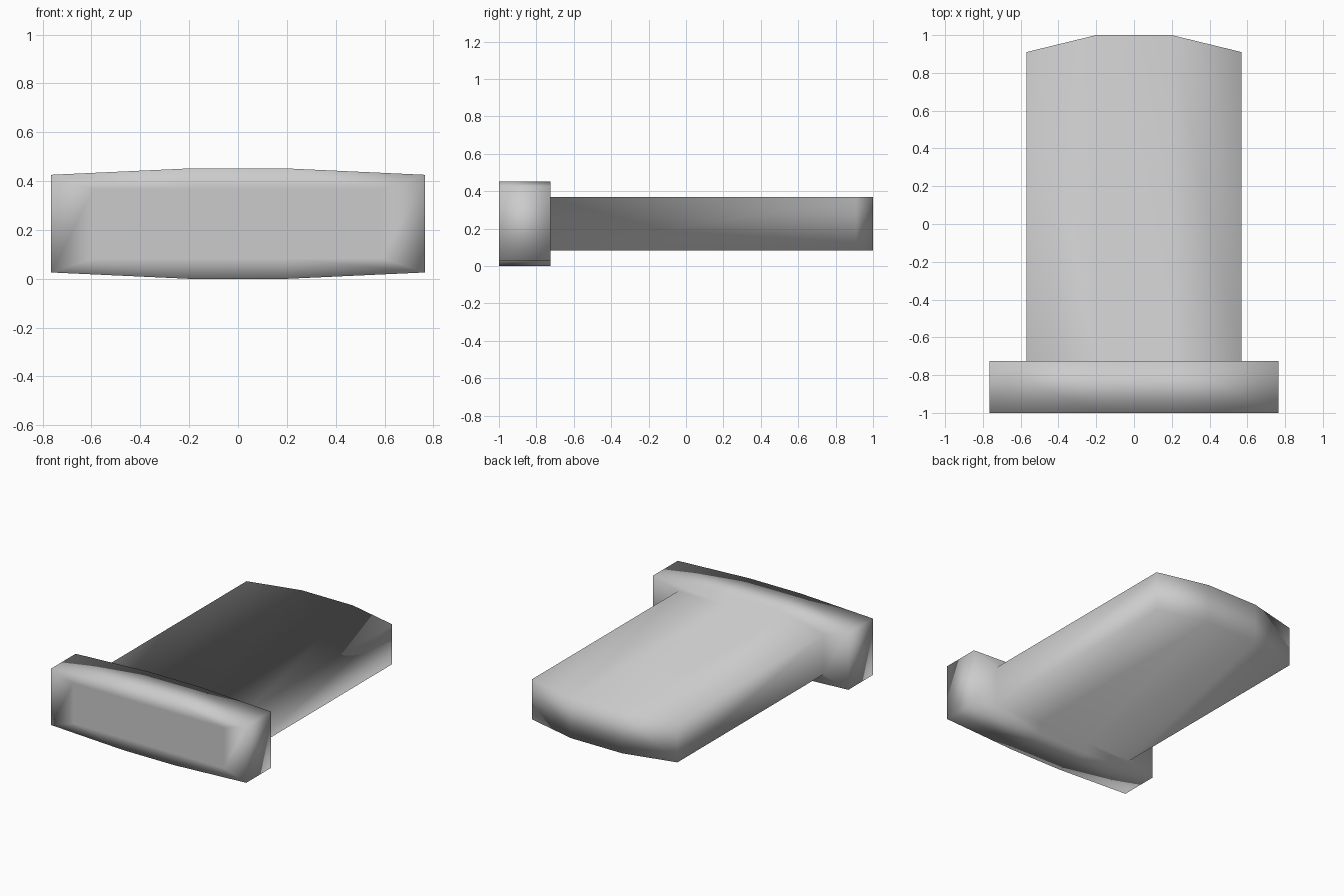
import bpy
import bmesh

cube = bpy.data.objects.get("Cube")
if cube:
    bpy.data.objects.remove(cube, do_unlink=True)

grey = bpy.data.materials.new("light_grey")
grey.use_nodes = True
colour = (0.6, 0.6, 0.6, 1)
grey.diffuse_color = colour
grey.node_tree.nodes["Principled BSDF"].inputs["Base Color"].default_value = colour

MID_Z = 0.226
FLAT = 0.2  # half width of the straight middle of each bowed edge

bm = bmesh.new()


def ring(half_width, edge_height, mid_height, edge_y, mid_y):
    """Eight-point section: along the bottom, then back along the top."""
    columns = [(-half_width, edge_height, edge_y), (-FLAT, mid_height, mid_y),
               (FLAT, mid_height, mid_y), (half_width, edge_height, edge_y)]
    bottom = [bm.verts.new((x, y, MID_Z - h)) for x, h, y in columns]
    top = [bm.verts.new((x, y, MID_Z + h)) for x, h, y in reversed(columns)]
    return bottom + top


# Front panel, wide bowed head, then the narrower shaft with a bowed tip
rings = [
    ring(0.59, 0.142, 0.142, -1, -1),
    ring(0.765, 0.2, 0.226, -1, -1),
    ring(0.765, 0.2, 0.226, -0.725, -0.725),
    ring(0.57, 0.142, 0.142, -0.725, -0.725),
    ring(0.57, 0.142, 0.142, 0.91, 1),
]
for a, b in zip(rings, rings[1:]):
    for i in range(8):
        j = (i + 1) % 8
        bm.faces.new((a[i], a[j], b[j], b[i]))

# Close the front with one panel and the tip with three facets
bm.faces.new(rings[0])
tip = rings[-1]
for i in range(3):
    bm.faces.new((tip[i], tip[i + 1], tip[6 - i], tip[7 - i]))

bmesh.ops.recalc_face_normals(bm, faces=bm.faces)
for face in bm.faces:
    face.smooth = True

mesh = bpy.data.meshes.new("headed_slide_bar")
bm.to_mesh(mesh)
bm.free()
mesh.materials.append(grey)
bar = bpy.data.objects.new("headed_slide_bar", mesh)
bpy.context.collection.objects.link(bar)
